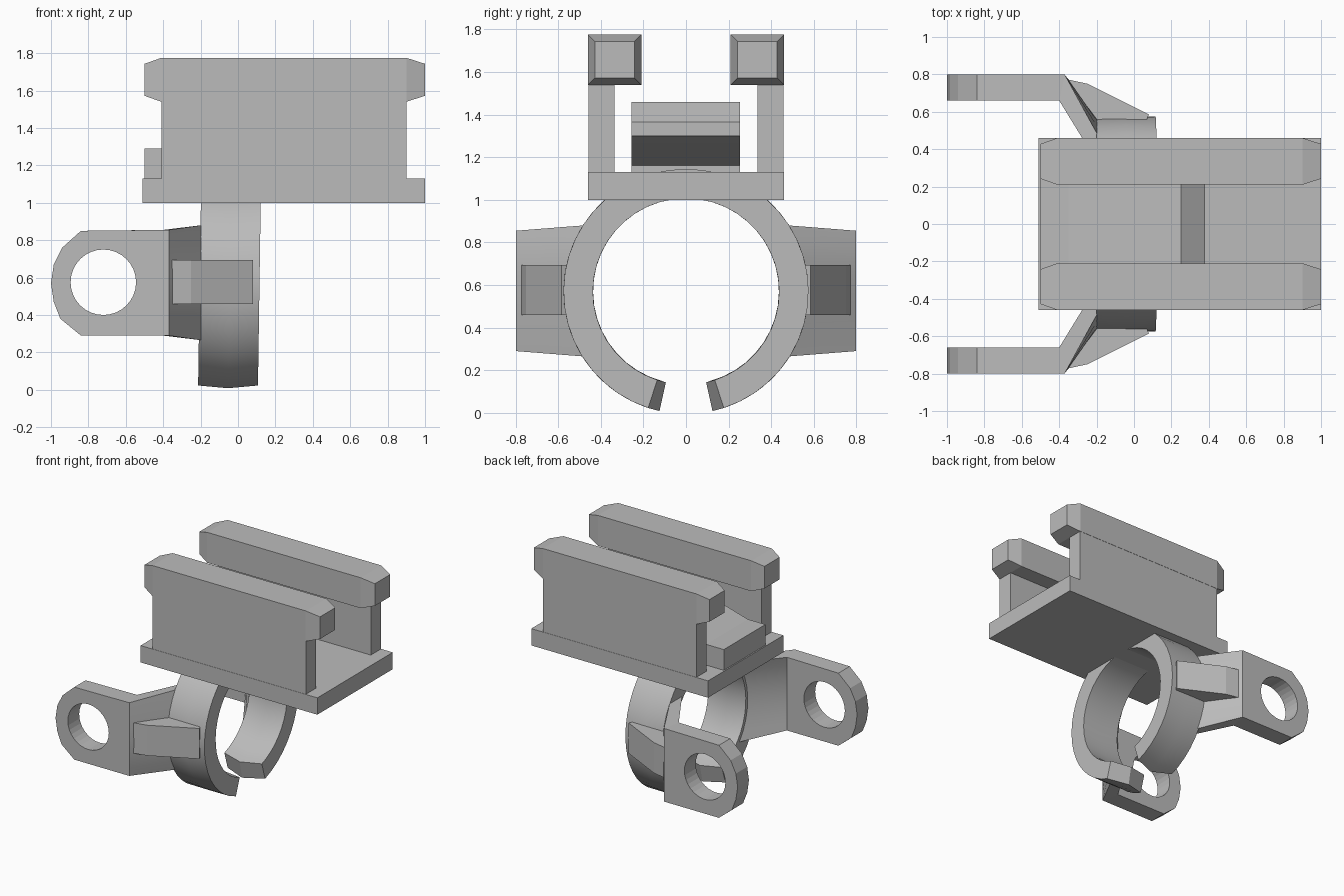
import bpy, bmesh
from math import sin, cos, pi, radians, sqrt

cube = bpy.data.objects.get("Cube")
if cube:
    bpy.data.objects.remove(cube, do_unlink=True)

grey = bpy.data.materials.new("plain grey")
grey.use_nodes = True
COLOR = (0.5, 0.5, 0.5, 1)
grey.diffuse_color = COLOR
grey.node_tree.nodes["Principled BSDF"].inputs["Base Color"].default_value = COLOR

RING_Z, R_OUT, R_IN = 0.57, 0.575, 0.437


def finish(name, bm, mirror=False):
    bmesh.ops.recalc_face_normals(bm, faces=bm.faces)
    mesh = bpy.data.meshes.new(name)
    bm.to_mesh(mesh)
    bm.free()
    mesh.materials.append(grey)
    obj = bpy.data.objects.new(name, mesh)
    bpy.context.collection.objects.link(obj)
    if mirror:
        mod = obj.modifiers.new("Mirror", 'MIRROR')
        mod.use_axis = (False, True, False)
        mod.use_clip = False
        mod.use_mirror_merge = False
    return obj


def loft(name, sections, caps, mirror=False):
    """Skin closed sections of equal size; caps list the end faces by index."""
    bm = bmesh.new()
    rows = [[bm.verts.new(p) for p in s] for s in sections]
    n = len(rows[0])
    for a, b in zip(rows, rows[1:]):
        for i in range(n):
            j = (i + 1) % n
            bm.faces.new((a[i], a[j], b[j], b[i]))
    for cap in caps:
        for row in (rows[0], rows[-1]):
            bm.faces.new([row[i] for i in cap])
    return finish(name, bm, mirror)


def prism(name, points, place, lo, hi, mirror=False):
    """Straight extrusion of a 2D outline between two depths."""
    sections = [[place(u, v, d) for u, v in points] for d in (lo, hi)]
    return loft(name, sections, [range(len(points))], mirror)


def box(name, x, y, z, mirror=False):
    corners = [(x[0], z[0]), (x[1], z[0]), (x[1], z[1]), (x[0], z[1])]
    return prism(name, corners, along_y, y[0], y[1], mirror)


def along_y(u, v, d):
    return (u, d, v)


def along_z(u, v, d):
    return (u, v, d)


# Base plate and side walls
box("base_plate", (-0.51, 1.0), (-0.46, 0.46), (1.0, 1.13))
box("side_wall", (-0.41, 0.9), (0.335, 0.458), (1.12, 1.56), True)


# Top rails with tapered ends
def rail_section(x, inset):
    y0, y1, z0, z1 = 0.21 + inset, 0.46 - inset, 1.54 + inset, 1.775 - inset
    return [(x, y0, z0), (x, y1, z0), (x, y1, z1), (x, y0, z1)]


loft("top_rail", [rail_section(x, i) for x, i in
                  ((-0.5, 0.032), (-0.41, 0), (0.9, 0), (1.0, 0.032))],
     [range(4)], True)

# Spring latch between the walls
prism("spring_latch",
      [(-0.5, 1.12), (-0.5, 1.29), (-0.35, 1.29), (0.25, 1.46), (0.38, 1.365),
       (0.38, 1.3), (0.25, 1.27), (-0.35, 1.16), (-0.35, 1.12)],
      along_y, -0.255, 0.253)

# Open clamp ring with pointed ends at the gap
columns = [(-0.205, 18), (-0.045, 12.5), (0.115, 18)]
loop = [(R_OUT, c) for c in columns] + [(R_IN, c) for c in reversed(columns)]
STEPS = 40
sections = []
for s in range(STEPS + 1):
    section = []
    for r, (x, gap) in loop:
        start = radians(gap)
        a = start + (2 * pi - 2 * start) * s / STEPS
        z = RING_Z - r * cos(a)
        section.append((x + 0.015 * (z - RING_Z), r * sin(a), max(z, 0)))
    sections.append(section)
ring = loft("clamp_ring", sections, [(0, 1, 4, 5), (1, 2, 3, 4)])
bpy.ops.object.select_all(action='DESELECT')
ring.select_set(True)
bpy.context.view_layer.objects.active = ring
bpy.ops.object.shade_smooth_by_angle(angle=radians(30))

# Lug plates with a round hole
outline = [(-0.38, 0.29), (-0.84, 0.29), (-0.95, 0.38), (-0.985, 0.47), (-1.0, 0.57),
           (-0.985, 0.67), (-0.94, 0.76), (-0.84, 0.85), (-0.38, 0.855)]
hole = [(-0.72 + 0.175 * cos(2 * pi * i / 32), 0.575 + 0.175 * sin(2 * pi * i / 32))
        for i in range(32)]
bm = bmesh.new()
edges = []
for path in (outline, hole):
    vs = [bm.verts.new((x, 0.66, z)) for x, z in path]
    edges += [bm.edges.new((v, vs[i - 1])) for i, v in enumerate(vs)]
bmesh.ops.triangle_fill(bm, edges=edges, use_beauty=True)
grown = bmesh.ops.extrude_face_region(bm, geom=bm.faces[:])["geom"]
bmesh.ops.translate(bm, vec=(0, 0.138, 0),
                    verts=[g for g in grown if isinstance(g, bmesh.types.BMVert)])
# Slant the inner end so that it meets the bend
for v in bm.verts:
    if v.co.x > -0.4:
        v.co.x = -0.40 if v.co.y < 0.7 else -0.37
finish("lug_plate", bm, True)

# Angled arms that blend from the lugs into the ring
sections = []
for i in range(9):
    t = i / 8
    z_lug, z_ring = 0.29 + 0.565 * t, 0.265 + 0.615 * t
    dz = z_ring - RING_Z
    y_in = sqrt(0.45 ** 2 - dz ** 2)
    y_out = sqrt(0.57 ** 2 - dz ** 2)
    sections.append([(-0.40, 0.66, z_lug), (-0.37, 0.798, z_lug),
                     (-0.195, y_out, z_ring), (-0.195, y_in, z_ring)])
arm = loft("angled_arm", sections, [range(4)], True)
bpy.ops.object.select_all(action='DESELECT')
arm.select_set(True)
bpy.context.view_layer.objects.active = arm
bpy.ops.object.shade_smooth_by_angle(angle=radians(25))

# Gussets bracing the arms against the ring
prism("gusset", [(-0.365, 0.775), (-0.25, 0.75), (0.08, 0.585), (0.05, 0.52),
                 (-0.2, 0.52), (-0.36, 0.72)], along_z, 0.46, 0.695, True)
